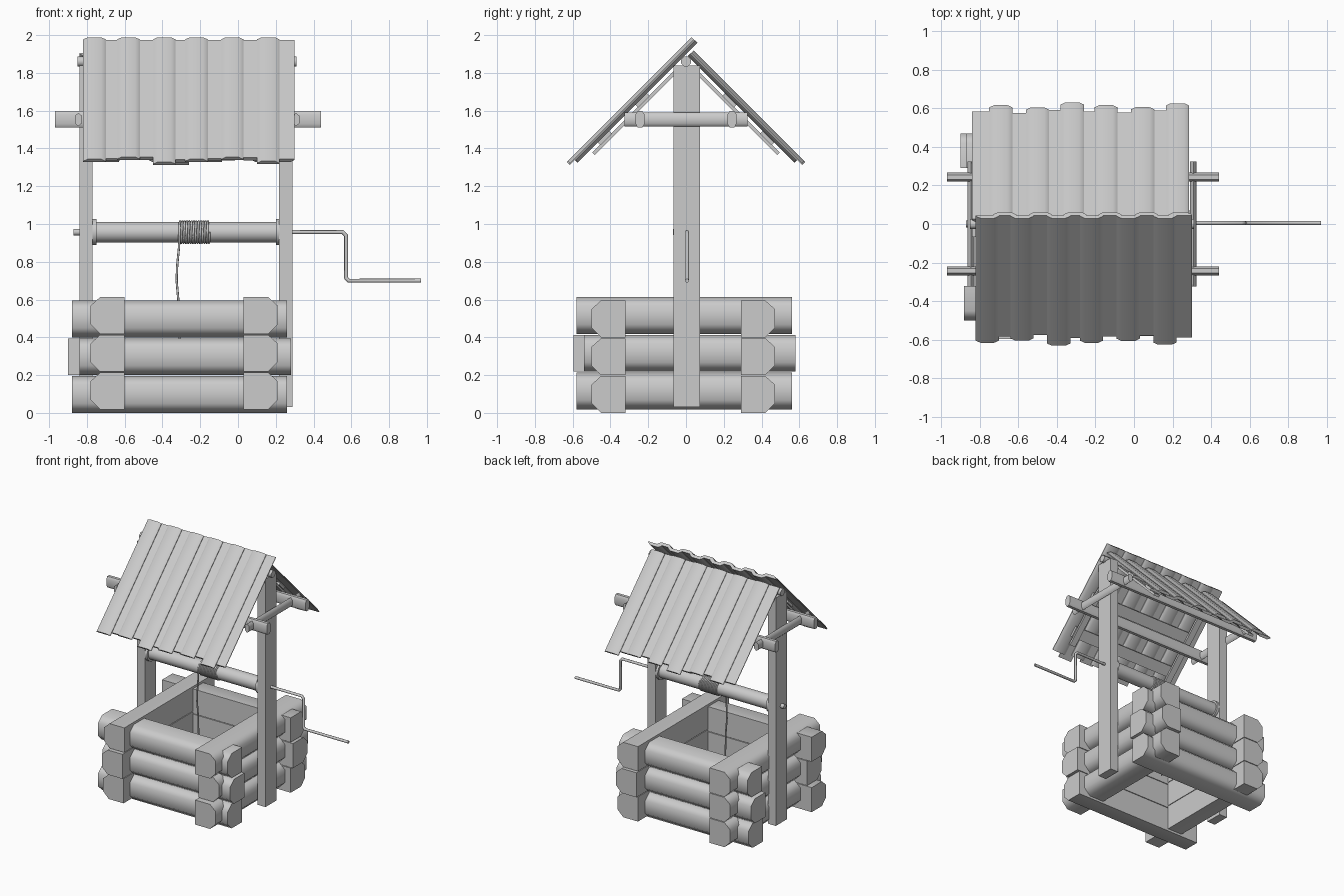
import bpy, bmesh, math
from mathutils import Vector

cube = bpy.data.objects.get("Cube")
if cube:
    bpy.data.objects.remove(cube)

grey = bpy.data.materials.new("plain_grey")
grey.use_nodes = True
color = (0.6, 0.6, 0.6, 1)
grey.diffuse_color = color
grey.node_tree.nodes["Principled BSDF"].inputs["Base Color"].default_value = color

X, Y, Z = Vector((1, 0, 0)), Vector((0, 1, 0)), Vector((0, 0, 1))
ROOT2 = math.sqrt(2)
meshes = []


def prism(name, profile, origin, u, v, w, length):
    """Sweep a flat profile (in the u, v plane) along w."""
    bm = bmesh.new()
    base = [bm.verts.new(Vector(origin) + u * a + v * b) for a, b in profile]
    tip = [bm.verts.new(p.co + w * length) for p in base]
    bm.faces.new(base)
    bm.faces.new(tip)
    for i in range(len(base)):
        j = (i + 1) % len(base)
        bm.faces.new((base[i], base[j], tip[j], tip[i]))
    bmesh.ops.recalc_face_normals(bm, faces=bm.faces)
    me = bpy.data.meshes.new(name)
    bm.to_mesh(me)
    bm.free()
    me.materials.append(grey)
    ob = bpy.data.objects.new(name, me)
    bpy.context.collection.objects.link(ob)
    meshes.append(ob)
    return ob


def rect(a, b):
    return [(-a, -b), (a, -b), (a, b), (-a, b)]


def ring(r, sides):
    turn = 2 * math.pi / sides
    return [(r * math.cos(turn * (i + .5)), r * math.sin(turn * (i + .5))) for i in range(sides)]


def tube(name, points, radius):
    cu = bpy.data.curves.new(name, 'CURVE')
    cu.dimensions = '3D'
    cu.bevel_depth = radius
    cu.bevel_resolution = 2
    cu.use_fill_caps = True
    sp = cu.splines.new('POLY')
    sp.points.add(len(points) - 1)
    for p, co in zip(sp.points, points):
        p.co = (*co, 1)
    cu.materials.append(grey)
    ob = bpy.data.objects.new(name, cu)
    bpy.context.collection.objects.link(ob)


# Log walls: flat on the inner side, chamfered on the outer side
LOG = [(0, 0), (.13, 0), (.18, .05), (.18, .15), (.13, .195), (0, .195)]
front_span = [(-.88, .26), (-.84, .28), (-.88, .26)]
back_span = [(-.88, .26), (-.9, .28), (-.87, .26)]
right_span = [(-.58, .56), (-.54, .58), (-.58, .56)]
left_span = [(-.58, .56), (-.595, .56), (-.57, .56)]
for row in range(3):
    z = row * .2
    for name, y, out, spans in (("front_log", -.32, -Y, front_span), ("back_log", .29, Y, back_span)):
        a, b = spans[row]
        prism(name, LOG, (a, y, z), out, Z, X, b - a)
    for name, x, out, spans in (("side_log_a", -.6, -X, left_span), ("side_log_b", .03, X, right_span)):
        a, b = spans[row]
        prism(name, LOG, (x, a, z + .018), out, Z, Y, b - a)

# Posts with the short crossbeams bolted to their outer faces
for side, x, beam_x in (("left", .253, .307), ("right", -.805, -.845)):
    prism(side + "_post", rect(.035, .07), (x, .003, .03), X, Y, Z, 1.81)
    hexa = [(-.018, -.02), (0, -.036), (.018, -.02), (.018, .02), (0, .036), (-.018, .02)]
    prism(side + "_crossbeam", hexa, (beam_x, -.325, 1.553), X, Z, Y, .65)

# Long roof beams and ridge pole
BEAM = [(-.024, -.025), (-.012, -.044), (.012, -.044), (.024, -.025),
        (.024, .025), (.012, .044), (-.012, .044), (-.024, .025)]
for y in (-.243, .243):
    prism("roof_beam", BEAM, (-.97, y, 1.555), Y, Z, X, 1.41)
prism("ridge_pole", ring(.028, 8), (-.85, 0, 1.86), Y, Z, X, 1.16)

# Roof: rounded boards in two overlapping layers on each slope
BOARD = [(-.06, 0), (.06, 0), (.06, .006), (.035, .022), (-.035, .022), (-.06, .006)]
FLIPPED = [(a, -b) for a, b in BOARD]


def on_slope(name, profile, s, x, c, top, tip):
    """Place a board running down slope s (-1 front, 1 back) below z = c - |y|."""
    down = Vector((0, s, -1)) / ROOT2
    normal = Vector((0, s, 1)) / ROOT2
    prism(name, profile, (x, top, c - s * top), X, normal, down, abs(tip - top) * ROOT2)


upper = {-1: [-.76, -.58, -.39, -.22, -.03, .16], 1: [-.69, -.5, -.32, -.145, .045, .225]}
lower = {-1: [-.67, -.485, -.305, -.125, .065, .24], 1: [-.78, -.595, -.41, -.23, -.05, .13]}
jitter = [0, -.012, .015, 0, -.01, .01]
for s, name, top in ((-1, "front", .045), (1, "back", .025)):
    for x, xl, j in zip(upper[s], lower[s], jitter):
        on_slope(name + "_upper_board", BOARD, s, x, 1.928, top, s * (.6 + j))
        on_slope(name + "_lower_board", FLIPPED, s, xl, 1.93, top, s * (.582 + j / 2))
    # Purlins and rafters under the boards
    for y in (.2, .4):
        on_slope(name + "_purlin", rect(.49, .01), s, -.265, 1.885, s * y, s * (y + .06))
    for x in (-.72, .19):
        on_slope(name + "_rafter", rect(.025, .009), s, x, 1.862, s * .04, s * .49)

# Winding drum with end collars, axle stub and crank
AX = .957
prism("drum", ring(.055, 24), (-.76, 0, AX), Y, Z, X, .97)
for x in (-.77, .2):
    prism("drum_collar", ring(.07, 24), (x, 0, AX), Y, Z, X, .02)
prism("axle_stub", ring(.018, 12), (-.87, 0, AX), Y, Z, X, .1)
tube("crank", [(.2, .005, AX), (.555, .005, AX), (.572, .005, .94),
               (.572, .005, .715), (.585, .005, .7), (.968, .005, .7)], .011)

# Rope wound on the drum and hanging into the well
turns, steps = 13, 16
coil = []
for i in range(turns * steps + 1):
    t = 2 * math.pi * i / steps
    coil.append((-.31 + .16 * i / (turns * steps), -.057 * math.cos(t), AX + .057 * math.sin(t)))
tube("rope_coil", coil, .006)
tube("hanging_rope", [(-.31, -.057, AX), (-.312, -.055, .88), (-.322, -.05, .78), (-.325, -.05, .7),
                      (-.316, -.05, .6), (-.31, -.05, .4), (-.312, -.05, .25)], .006)

# Smooth the rounded parts while keeping flat faces flat
bpy.ops.object.select_all(action='DESELECT')
for ob in meshes:
    ob.select_set(True)
bpy.context.view_layer.objects.active = meshes[0]
bpy.ops.object.shade_smooth_by_angle(angle=math.radians(50))
for ob in meshes:
    mod = ob.modifiers.new("flat_weighting", 'WEIGHTED_NORMAL')
    mod.keep_sharp = True
